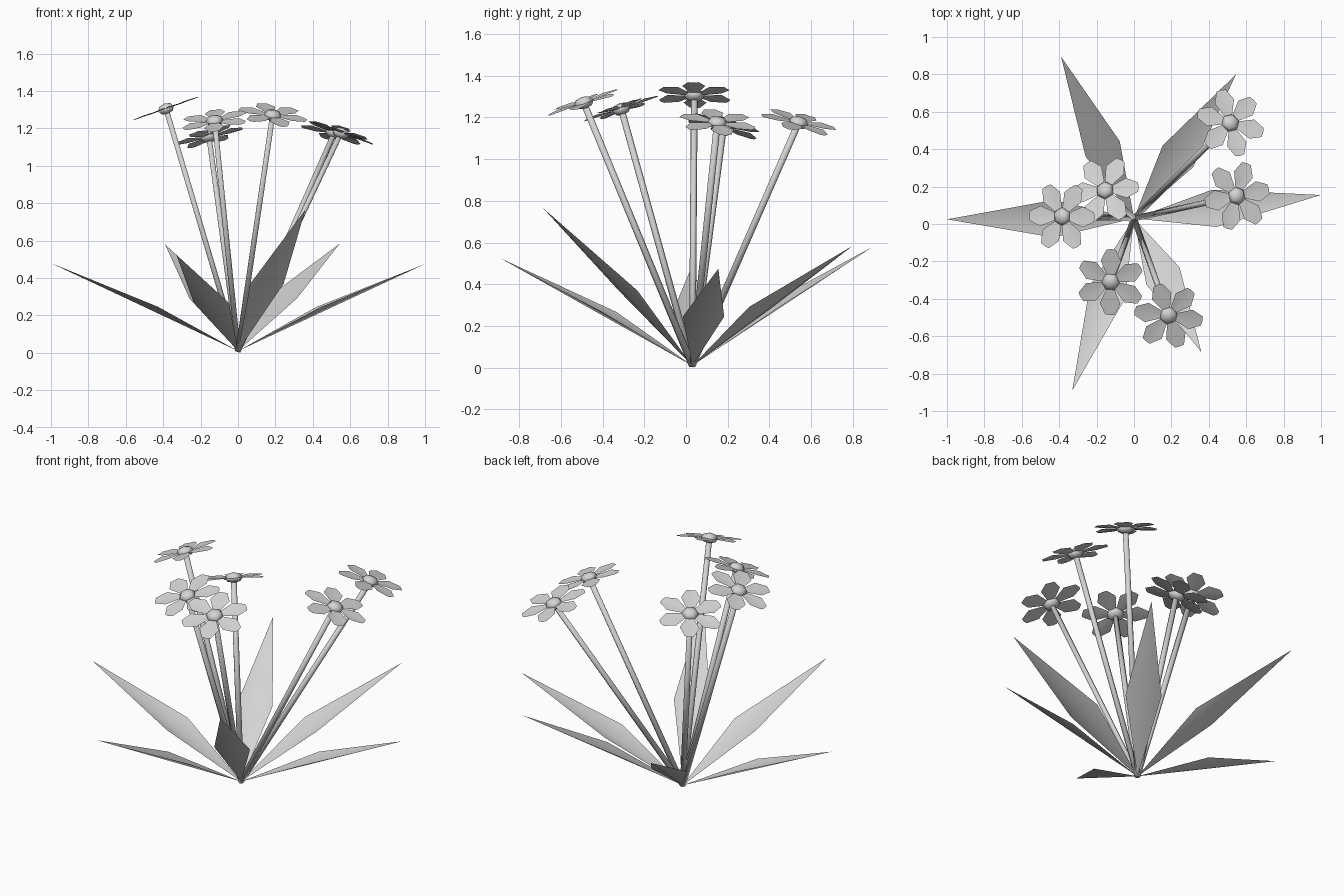
import bpy, bmesh, math
from mathutils import Vector, Matrix

cube = bpy.data.objects.get("Cube")
if cube:
    bpy.data.objects.remove(cube)

mat = bpy.data.materials.new("light grey")
mat.use_nodes = True
GREY = (0.66, 0.66, 0.66, 1)
mat.diffuse_color = GREY
mat.node_tree.nodes["Principled BSDF"].inputs["Base Color"].default_value = GREY

ROOT = Vector((0, 0.03, 0.01))
TILT = math.radians(19.5)


def finish(bm, name, matrix=None, smooth=False):
    mesh = bpy.data.meshes.new(name)
    if matrix:
        bm.transform(matrix)
    bm.to_mesh(mesh)
    bm.free()
    mesh.materials.append(mat)
    for p in mesh.polygons:
        p.use_smooth = smooth
    ob = bpy.data.objects.new(name, mesh)
    bpy.context.collection.objects.link(ob)


def stem(name, head):
    axis = head - ROOT
    turn = Vector((0, 0, 1)).rotation_difference(axis).to_matrix().to_4x4()
    bm = bmesh.new()
    bmesh.ops.create_cone(bm, cap_ends=True, segments=6, radius1=0.016,
                          radius2=0.016, depth=axis.length)
    finish(bm, name, Matrix.Translation((ROOT + head) / 2) @ turn, True)


def flower_frame(head, spin):
    # Each head leans outwards by the same angle
    out = head - ROOT
    heading = Matrix.Rotation(math.atan2(out.y, out.x), 4, "Z")
    lean = Matrix.Rotation(TILT, 4, "Y")
    return (Matrix.Translation(head) @ heading @ lean
            @ Matrix.Rotation(math.radians(spin), 4, "Z"))


def petals(name, matrix):
    # Six petals with wide shoulders, a blunt tip and a slight fold
    bm = bmesh.new()
    for i in range(6):
        spin = Matrix.Rotation(i * math.pi / 3, 3, "Z")
        inner, outer = [bm.verts.new(spin @ Vector((x, 0, 0))) for x in (0.02, 0.186)]
        for s in (-1, 1):
            shoulder = bm.verts.new(spin @ Vector((0.12, s * 0.055, 0.006)))
            corner = bm.verts.new(spin @ Vector((0.182, s * 0.026, 0.003)))
            neck = bm.verts.new(spin @ Vector((0.02, s * 0.013, 0)))
            loop = [inner, outer, corner, shoulder, neck]
            bm.faces.new(loop if s > 0 else loop[::-1])
    finish(bm, name, matrix, True)


def flower_centre(name, matrix):
    bm = bmesh.new()
    bmesh.ops.create_uvsphere(bm, u_segments=6, v_segments=4, radius=0.05)
    bmesh.ops.scale(bm, vec=(1, 1, 0.6), verts=bm.verts)
    finish(bm, name, matrix, True)


def leaf(name, tip):
    # Kite folded along its midrib, with raised sides
    along = tip - ROOT
    side = along.cross(Vector((0, 0, 1))).normalized() * 0.1
    mid = ROOT + along * 0.43 + Vector((0, 0, 0.035))
    bm = bmesh.new()
    a, b, c, d = [bm.verts.new(p) for p in (ROOT, mid + side, tip, mid - side)]
    bm.faces.new((a, b, c))
    bm.faces.new((a, c, d))
    finish(bm, name, None, True)


# Flower heads: position and spin
heads = [(0.515, 0.54, 1.175, 0), (0.55, 0.15, 1.175, 0), (-0.155, 0.18, 1.155, -12),
         (-0.385, 0.04, 1.305, 0), (-0.125, -0.31, 1.24, 18), (0.185, -0.49, 1.27, 0)]
for n, (x, y, z, spin) in enumerate(heads, 1):
    head = Vector((x, y, z))
    matrix = flower_frame(head, spin)
    stem(f"stem_{n}", head)
    petals(f"petals_{n}", matrix)
    flower_centre(f"flower_centre_{n}", matrix)

# Leaf tips around the base
tips = [(-0.39, 0.895, 0.58), (0.545, 0.80, 0.585), (1.0, 0.155, 0.475),
        (0.36, -0.685, 0.765), (-0.33, -0.89, 0.525), (-1.0, 0.025, 0.48)]
for n, tip in enumerate(tips, 1):
    leaf(f"leaf_{n}", Vector(tip))
